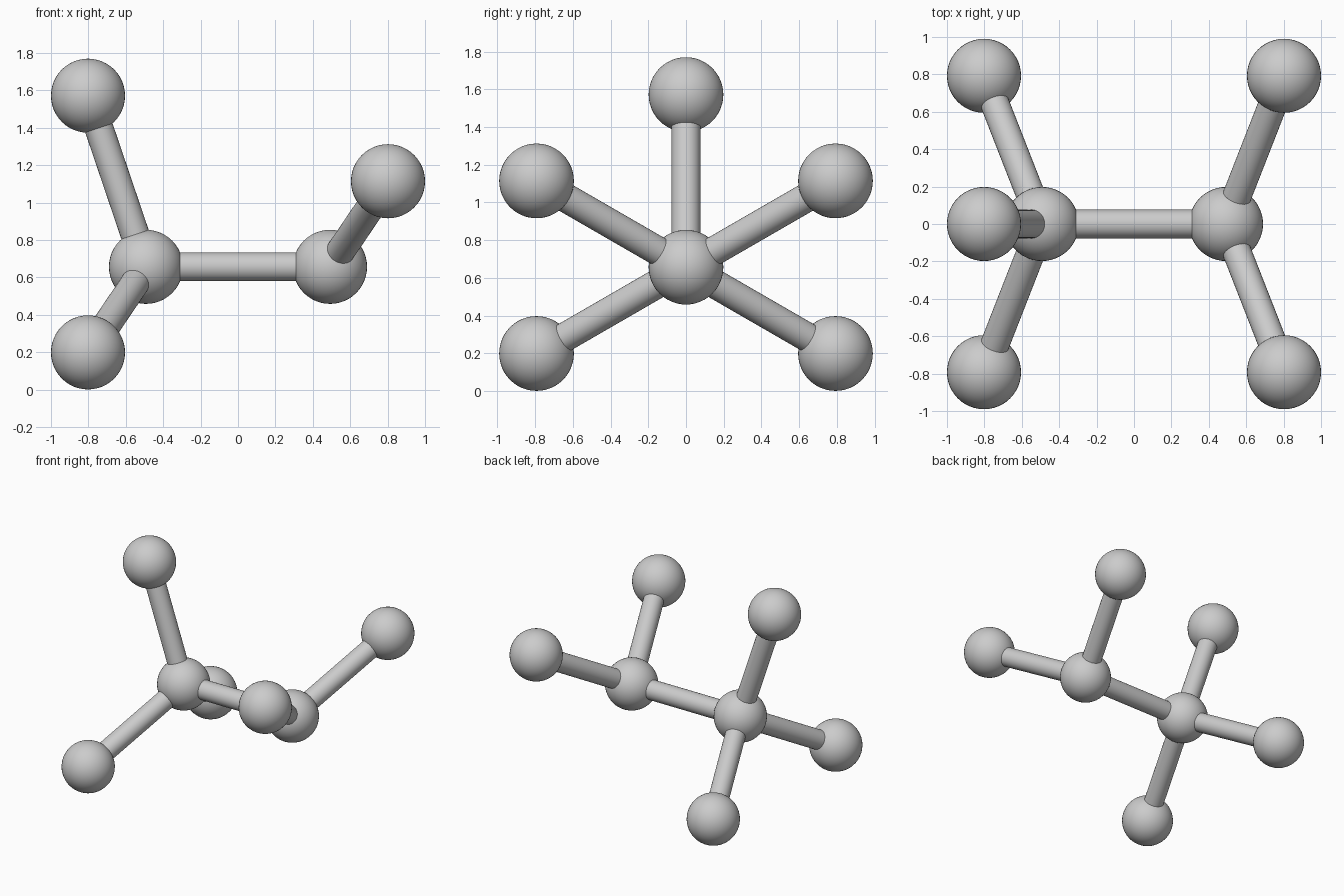
import bpy
from mathutils import Vector

if "Cube" in bpy.data.objects:
    bpy.data.objects.remove(bpy.data.objects["Cube"])

BALL_R, ROD_R = 0.198, 0.077
CX, CZ = 0.492, 0.657          # core atoms: distance from centre, height
HX, SPREAD = 0.802, 0.915      # outer atoms: x position, distance from the axis


def ball(name, pos):
    bpy.ops.mesh.primitive_uv_sphere_add(segments=48, ring_count=24, radius=BALL_R, location=pos)
    bpy.context.object.name = name
    bpy.ops.object.shade_smooth()


def rod(name, a, b):
    d = b - a
    bpy.ops.mesh.primitive_cylinder_add(vertices=32, radius=ROD_R, depth=d.length,
                                        location=(a + b) / 2,
                                        rotation=d.to_track_quat('Z', 'Y').to_euler())
    bpy.context.object.name = name
    bpy.ops.object.shade_smooth_by_angle()


# Two core atoms and the bond between them
left, right = Vector((-CX, 0, CZ)), Vector((CX, 0, CZ))
ball("left_core_atom", left)
ball("right_core_atom", right)
rod("core_bond", left, right)

# Outer atoms: (core, side, y and z direction); the right core has only two
S, C = 0.866, 0.5
outer = [("left_top", left, -1, 0, 1),
         ("left_front", left, -1, -S, -C),
         ("left_back", left, -1, S, -C),
         ("right_front", right, 1, -S, C),
         ("right_back", right, 1, S, C)]
for name, core, side, y, z in outer:
    pos = Vector((side * HX, y * SPREAD, CZ + z * SPREAD))
    ball(name + "_atom", pos)
    rod(name + "_bond", core, pos)
